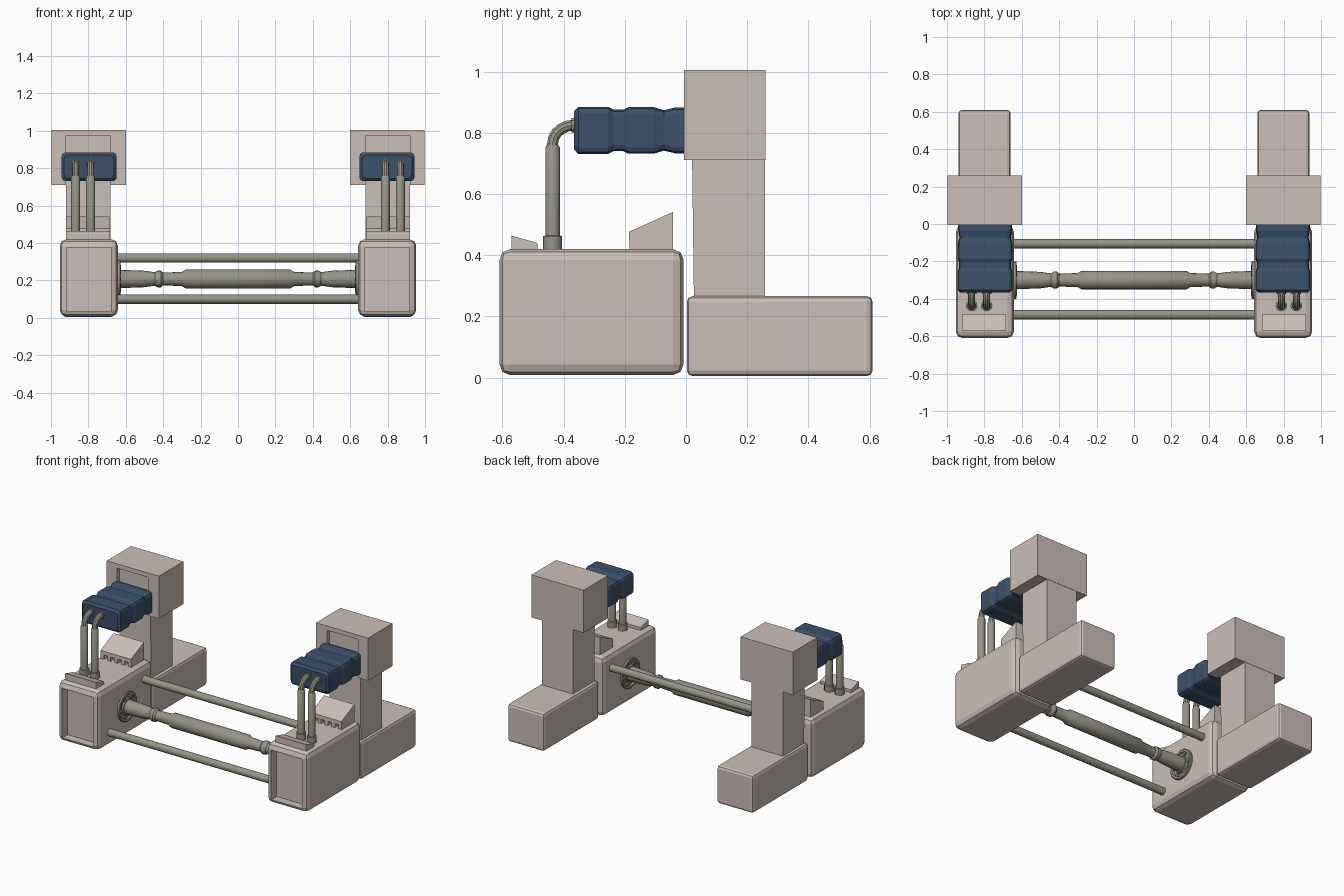
import bpy, bmesh, math
from mathutils import Vector

if "Cube" in bpy.data.objects:
    bpy.data.objects.remove(bpy.data.objects["Cube"])


def material(name, rgb):
    m = bpy.data.materials.new(name)
    m.diffuse_color = (*rgb, 1)
    m.use_nodes = True
    m.node_tree.nodes["Principled BSDF"].inputs["Base Color"].default_value = m.diffuse_color
    return m


BEIGE = material("warm pale grey", (0.60, 0.52, 0.485))
BLUE = material("dark blue", (0.045, 0.082, 0.145))
METAL = material("olive grey metal", (0.31, 0.30, 0.245))


def finish(name, bm, mat, mirror=True, bevel=0, segments=2, cutter=None, smooth=False):
    """Turn a bmesh into an object; parts are modelled on +x and mirrored."""
    bmesh.ops.recalc_face_normals(bm, faces=bm.faces)
    me = bpy.data.meshes.new(name)
    bm.to_mesh(me)
    bm.free()
    ob = bpy.data.objects.new(name, me)
    bpy.context.collection.objects.link(ob)
    me.materials.append(mat)
    if bevel:
        b = ob.modifiers.new("bevel", "BEVEL")
        b.width, b.segments = bevel, segments
    if cutter:
        c = ob.modifiers.new("cut", "BOOLEAN")
        c.operation, c.object, c.solver = "DIFFERENCE", cutter, "EXACT"
    if mirror:
        ob.modifiers.new("mirror", "MIRROR").use_mirror_merge = False
    if smooth:
        bpy.ops.object.select_all(action="DESELECT")
        ob.select_set(True)
        bpy.context.view_layer.objects.active = ob
        bpy.ops.object.shade_smooth_by_angle(angle=math.radians(35))
    return ob


def add_loft(bm, rings):
    """Skin a list of equal-length point rings and cap the ends."""
    vs = [[bm.verts.new(p) for p in r] for r in rings]
    n = len(vs[0])
    for a, b in zip(vs, vs[1:]):
        for i in range(n):
            bm.faces.new((a[i], a[(i + 1) % n], b[(i + 1) % n], b[i]))
    bm.faces.new(vs[0])
    bm.faces.new(vs[-1])


def add_box(bm, x0, x1, y0, y1, z0, z1):
    add_loft(bm, [[(x0, y0, z), (x1, y0, z), (x1, y1, z), (x0, y1, z)] for z in (z0, z1)])


def box(name, dims, mat=BEIGE, **kw):
    bm = bmesh.new()
    add_box(bm, *dims)
    return finish(name, bm, mat, **kw)


def add_lathe(bm, origin, axis, profile, n=16):
    """Round part: profile is (distance along axis, radius)."""
    o = Vector(origin)
    a = Vector(axis)
    u = Vector((0, 1, 0)) if a.x else Vector((1, 0, 0))
    w = a.cross(u)
    add_loft(bm, [[o + a * d + (u * math.cos(t) + w * math.sin(t)) * r
                   for t in (2 * math.pi * i / n for i in range(n))] for d, r in profile])


def side_prism(name, x0, x1, yz, mat=BEIGE):
    bm = bmesh.new()
    add_loft(bm, [[(x, y, z) for y, z in yz] for x in (x0, x1)])
    return finish(name, bm, mat)


def hide(ob):
    ob.hide_render = True
    ob.hide_set(True)
    return ob


# front housing with recessed front panel
panel_cut = hide(box("panel_cutter", (0.68, 0.915, -0.7, -0.55, 0.035, 0.377), mirror=False))
box("front_housing", (0.642, 0.953, -0.61, -0.008, 0.008, 0.42), bevel=0.035,
    cutter=panel_cut)

# rear foot, column and slotted head
box("rear_foot", (0.66, 0.938, 0.003, 0.61, 0.005, 0.266), bevel=0.018)
bm = bmesh.new()
add_loft(bm, [[(0.682, y0, z), (0.92, y0, z), (0.92, 0.258, z), (0.682, 0.258, z)]
              for y0, z in ((0.026, 0.25), (0.02, 0.712))])
finish("column", bm, BEIGE)
slot_cut = hide(box("slot_cutter", (0.682, 0.92, -0.1, 0.022, 0.6, 0.975), mirror=False))
box("column_head", (0.6, 0.998, -0.006, 0.26, 0.711, 1.005), cutter=slot_cut)

# wedges on top of the housing
side_prism("front_wedge", 0.685, 0.92,
           [(-0.57, 0.41), (-0.57, 0.464), (-0.485, 0.44), (-0.485, 0.41)])
side_prism("rear_wedge", 0.687, 0.92,
           [(-0.15, 0.41), (-0.15, 0.44), (-0.186, 0.45), (-0.186, 0.477),
            (-0.043, 0.541), (-0.043, 0.41)])
bm = bmesh.new()
for i in range(5):
    x = 0.687 + i * 0.052
    add_box(bm, x, x + 0.025, -0.184, -0.148, 0.415, 0.455)
finish("wedge_fins", bm, BEIGE)

# blue ribbed connector block, lofted along y
bm = bmesh.new()
rings = []
for y, w, h in ((-0.366, 0.133, 0.062), (-0.352, 0.147, 0.077), (-0.255, 0.147, 0.077),
                (-0.237, 0.139, 0.068), (-0.205, 0.139, 0.068), (-0.188, 0.147, 0.076),
                (-0.105, 0.146, 0.076), (-0.072, 0.137, 0.066), (-0.035, 0.145, 0.075),
                (0.0, 0.145, 0.075)):
    c = 0.02
    pts = [(w, h - c), (w - c * 0.3, h - c * 0.3), (w - c, h)]
    pts += [(-x, z) for x, z in reversed(pts)]
    pts += [(-x, -z) for x, z in pts]
    rings.append([(0.796 + x, y, 0.808 + z) for x, z in pts])
add_loft(bm, rings)
finish("connector_block", bm, BLUE)

# plug stub filling the slot behind the block
box("connector_plug", (0.70, 0.90, -0.02, 0.03, 0.745, 0.87), BLUE)

# vertical pipes with collars, and elbows into the block
PIPES = (0.788, 0.868)
bm = bmesh.new()
for x in PIPES:
    add_lathe(bm, (x, -0.436, 0), (0, 0, 1),
              [(0.41, 0.031), (0.462, 0.031), (0.464, 0.024), (0.752, 0.024), (0.76, 0.019)], 12)
finish("pipes", bm, METAL, smooth=True)
bm = bmesh.new()
for x in PIPES:
    path = [(-0.436, 0.75, 0)]
    path += [(-0.366 - 0.07 * math.cos(t), 0.765 + 0.06 * math.sin(t), t)
             for t in (math.pi / 2 * i / 5 for i in range(6))]
    path += [(-0.34, 0.825, math.pi / 2)]
    r = 0.019
    add_loft(bm, [[(x + r * math.cos(a), y - r * math.sin(a) * math.cos(t),
                    z + r * math.sin(a) * math.sin(t))
                   for a in (2 * math.pi * i / 10 for i in range(10))] for y, z, t in path])
    add_lathe(bm, (x, -0.375, 0.825), (0, 1, 0), [(0, 0.025), (0.025, 0.025)], 10)
finish("pipe_elbows", bm, METAL, smooth=True)

# two tie rods
bm = bmesh.new()
for y, z in ((-0.105, 0.32), (-0.485, 0.10)):
    add_lathe(bm, (0, y, z), (1, 0, 0), [(-0.66, 0.025), (0.66, 0.025)])
finish("tie_rods", bm, METAL, mirror=False, smooth=True)

# central drive shaft
half = [(0.28, 0.05), (0.30, 0.038), (0.40, 0.034), (0.412, 0.045), (0.43, 0.045),
        (0.445, 0.036), (0.50, 0.044), (0.66, 0.05)]
bm = bmesh.new()
add_lathe(bm, (0, -0.30, 0.208), (1, 0, 0), [(-d, r) for d, r in reversed(half)] + half)
finish("drive_shaft", bm, METAL, mirror=False, smooth=True)

# round flanges where the shaft meets the housings
bm = bmesh.new()
add_lathe(bm, (0.66, -0.30, 0.208), (-1, 0, 0),
          [(0, 0.1), (0.03, 0.1), (0.033, 0.096), (0.033, 0.082), (0.022, 0.078),
           (0.022, 0.06), (0.034, 0.056)], 24)
for i in range(6):
    a = math.pi / 3 * i
    add_lathe(bm, (0.66, -0.30 + 0.07 * math.cos(a), 0.208 + 0.07 * math.sin(a)), (-1, 0, 0),
              [(0.01, 0.012), (0.034, 0.012)], 6)
finish("shaft_flanges", bm, METAL, smooth=True)
